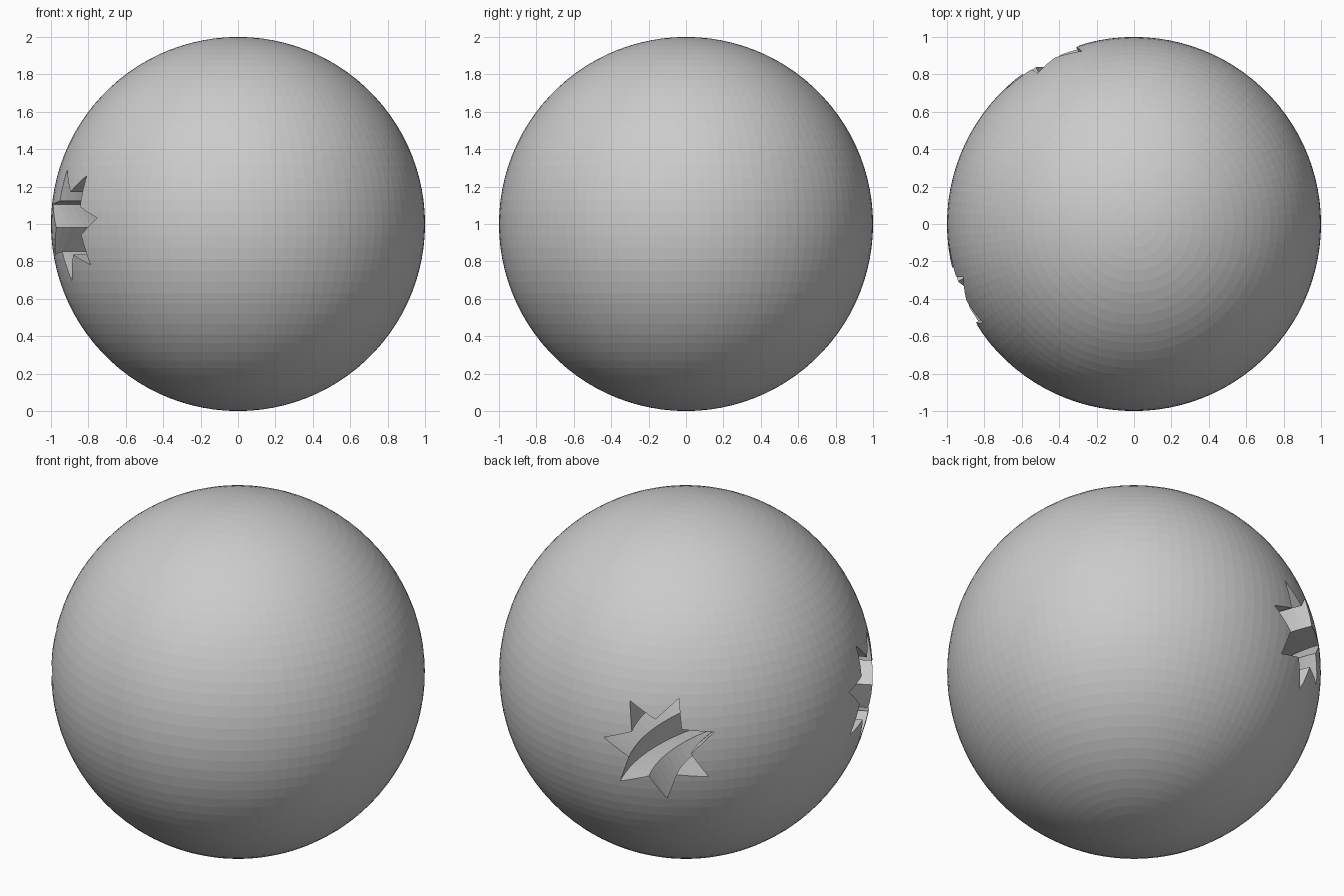
import bpy, bmesh
from math import sin, cos, pi, radians

if "Cube" in bpy.data.objects:
    bpy.data.objects.remove(bpy.data.objects["Cube"])

SEG = 100                 # facets around sphere and tunnel
R_OUT, R_IN = 0.307, 0.173  # star tip and notch radii
POINTS = 7
RING_R, RING_D, RING_AZ = 0.97, 1.41, radians(160)  # tunnel path circle


def finish(bm, name):
    bmesh.ops.recalc_face_normals(bm, faces=bm.faces)
    me = bpy.data.meshes.new(name)
    bm.to_mesh(me)
    bm.free()
    ob = bpy.data.objects.new(name, me)
    bpy.context.collection.objects.link(ob)
    return ob


# Faceted ball
bm = bmesh.new()
bmesh.ops.create_uvsphere(bm, u_segments=SEG, v_segments=SEG // 2, radius=1.0)
bmesh.ops.translate(bm, verts=bm.verts, vec=(0, 0, 1))
ball = finish(bm, "ball")

# Ring with a seven-pointed star section, used to carve the curved tunnel
cx, cy = RING_D * cos(RING_AZ), RING_D * sin(RING_AZ)
star = []
for k in range(2 * POINTS):
    r = R_IN if k % 2 else R_OUT
    a = radians(6.1) + pi * k / POINTS
    star.append((RING_R + r * cos(a), 1 + r * sin(a)))

bm = bmesh.new()
rings = []
for i in range(SEG):
    t = 2 * pi * i / SEG
    rings.append([bm.verts.new((cx + r * cos(t), cy + r * sin(t), z)) for r, z in star])
n = len(star)
for i in range(SEG):
    a, b = rings[i], rings[(i + 1) % SEG]
    for j in range(n):
        k = (j + 1) % n
        bm.faces.new((a[j], b[j], b[k], a[k]))
cutter = finish(bm, "star_tunnel_cutter")
cutter.hide_render = True

# Carve the tunnel, then drop the cutter
mod = ball.modifiers.new("tunnel", 'BOOLEAN')
mod.operation = 'DIFFERENCE'
mod.solver = 'EXACT'
mod.object = cutter
bpy.context.view_layer.objects.active = ball
ball.select_set(True)
bpy.ops.object.modifier_apply(modifier=mod.name)
bpy.data.objects.remove(cutter, do_unlink=True)
